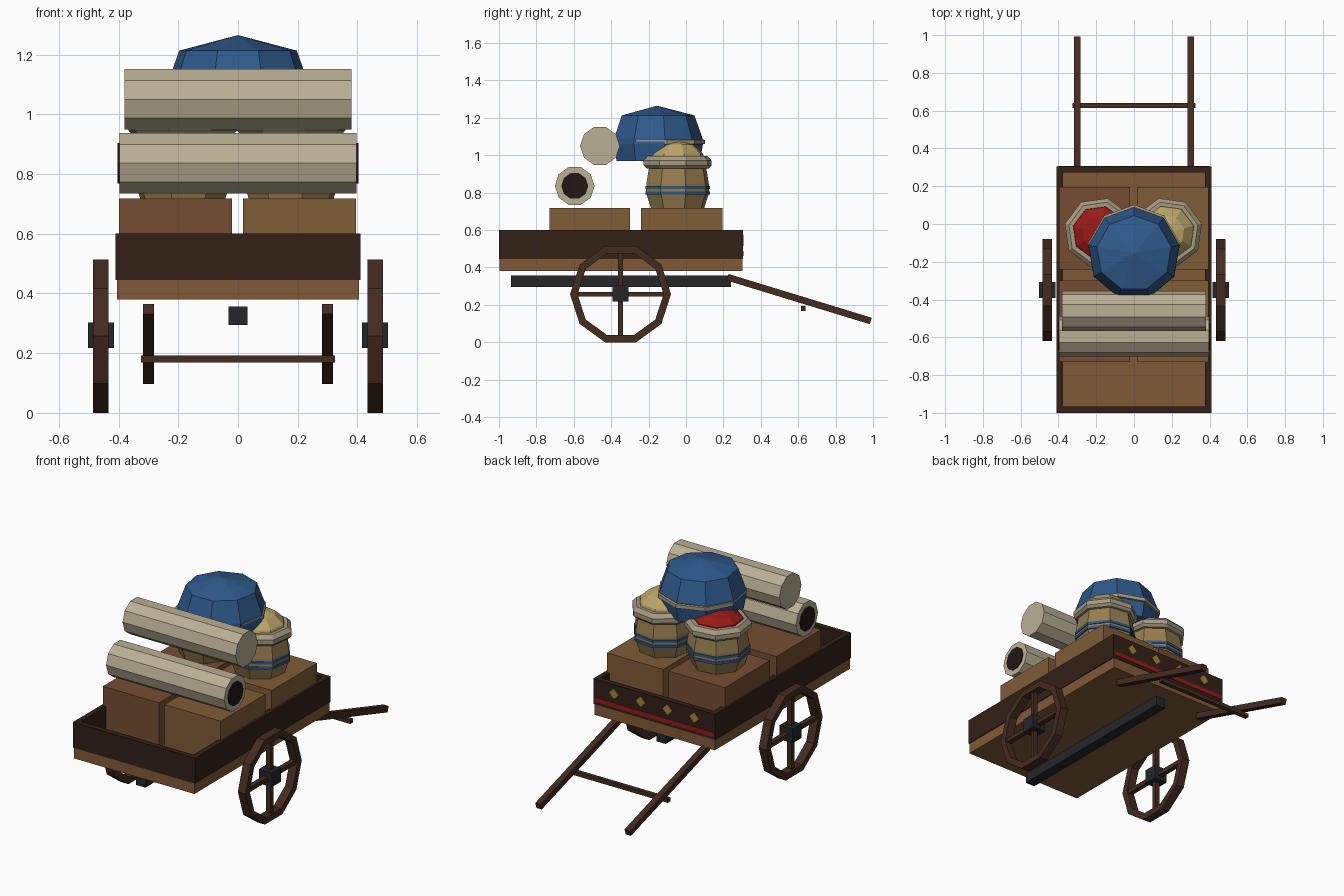
import bpy, bmesh
from math import sin, cos, pi, atan2, hypot
from mathutils import Matrix

if "Cube" in bpy.data.objects:
    bpy.data.objects.remove(bpy.data.objects["Cube"])

mats = {}


def paint(ob, name, rgb):
    # sRGB 0-255 to linear viewport colour
    if name not in mats:
        m = bpy.data.materials.new(name)
        m.diffuse_color = [(c / 255) ** 2.2 for c in rgb] + [1]
        m.use_nodes = True
        m.node_tree.nodes["Principled BSDF"].inputs["Base Color"].default_value = m.diffuse_color
        mats[name] = m
    ob.data.materials.append(mats[name])
    return ob


def finish(bm, name, col):
    bmesh.ops.remove_doubles(bm, verts=bm.verts, dist=1e-5)
    bmesh.ops.recalc_face_normals(bm, faces=bm.faces)
    me = bpy.data.meshes.new(name)
    bm.to_mesh(me)
    bm.free()
    ob = bpy.data.objects.new(name, me)
    bpy.context.collection.objects.link(ob)
    return paint(ob, *col)


def box(name, lo, hi, col, rot=None):
    """Box between two corners, optionally rotated about its centre."""
    bm = bmesh.new()
    c = [(a + b) / 2 for a, b in zip(lo, hi)]
    s = [b - a for a, b in zip(lo, hi)]
    m = Matrix.Translation(c) @ (rot or Matrix()) @ Matrix.Diagonal((*s, 1))
    bmesh.ops.create_cube(bm, size=1, matrix=m)
    return finish(bm, name, col)


def lathe(name, prof, n, loc, col, start=0.0, along_x=False, ring=False):
    """Revolve (radius, height) points with n flat sides about z, or about x."""
    bm = bmesh.new()
    rows = []
    for r, h in prof:
        row = []
        for i in range(n):
            a = start + 2 * pi * i / n
            p = (h, r * cos(a), r * sin(a)) if along_x else (r * cos(a), r * sin(a), h)
            row.append(bm.verts.new([u + v for u, v in zip(p, loc)]))
        rows.append(row)
    pairs = list(zip(rows, rows[1:])) + ([(rows[-1], rows[0])] if ring else [])
    for a, b in pairs:
        for i in range(n):
            j = (i + 1) % n
            bm.faces.new((a[i], a[j], b[j], b[i]))
    return finish(bm, name, col)


def rod(r, h0, h1):
    return [(0, h0), (r, h0), (r, h1), (0, h1)]


WOOD = ("wood", (128, 90, 58))
RIM = ("dark_wood", (54, 37, 28))
WHEEL = ("wheel_wood", (70, 47, 36))
IRON = ("iron", (42, 42, 46))
RED = ("red", (150, 32, 30))
GOLD = ("gold", (165, 135, 50))
CLOTH = ("roll_cloth", (186, 174, 148))
HOLE = ("roll_hole", (40, 30, 28))
CLAY = ("clay", (150, 124, 80))
BLUE = ("blue", (50, 90, 138))
YELLOW = ("yellow", (186, 164, 104))
COLLAR = ("collar", (165, 153, 130))
BOX_A = ("crate_red_brown", (116, 78, 54))
BOX_B = ("crate_brown", (126, 92, 58))

# cart bed and raised rim
Y0, Y1, T = -1.0, 0.305, 0.033
box("bed_floor", (-.405, Y0 + .003, .38), (.405, Y1 - .003, .45), WOOD)
for s, side in ((-1, "left"), (1, "right")):
    xs = sorted((s * .41, s * (.41 - T)))
    box(f"rim_{side}", (xs[0], Y0, .445), (xs[1], Y1, .6), RIM)
for y, end in ((Y0, "front"), (Y1 - T, "back")):
    box(f"rim_{end}", (-.41 + T, y, .445), (.41 - T, y + T, .6), RIM)

# painted trim on the handle end
box("trim_stripe", (-.40, Y1 - .005, .462), (.40, Y1 + .003, .488), RED)
for i in range(4):
    x = -.27 + .18 * i
    box("trim_diamond", (x - .022, Y1 - .005, .523), (x + .022, Y1 + .003, .567), GOLD,
        Matrix.Rotation(pi / 4, 4, 'Y'))

# undercarriage beam
box("under_beam", (-.032, -.935, .295), (.032, .24, .357), IRON)

# wheels and handles
CY, CZ = -.35, .257
ya, za, yb, zb = .222, .348, .988, .114
half = hypot(yb - ya, zb - za) / 2
tilt = Matrix.Rotation(atan2(zb - za, yb - ya), 4, 'X')
my, mz = (ya + yb) / 2, (za + zb) / 2
for s, side in ((-1, "left"), (1, "right")):
    x = s * .459
    lathe(f"wheel_rim_{side}", [(.27, -.026), (.27, .026), (.23, .026), (.23, -.026)], 10,
          (x, CY, CZ), WHEEL, along_x=True, ring=True)
    box(f"spoke_upright_{side}", (x - .015, CY - .013, CZ - .225), (x + .015, CY + .013, CZ + .225), WHEEL)
    box(f"spoke_level_{side}", (x - .015, CY - .235, CZ - .013), (x + .015, CY + .235, CZ + .013), WHEEL)
    box(f"hub_{side}", (x - .044, CY - .043, CZ - .04), (x + .044, CY + .043, CZ + .046), IRON)
    box(f"handle_{side}", (s * .3 - .018, my - half, mz - .018), (s * .3 + .018, my + half, mz + .018), WHEEL, tilt)
box("handle_crossbar", (-.325, .615, .168), (.325, .64, .193), WHEEL)

# four crates
for y0, y1, end in ((-.73, -.3, "front"), (-.24, .195, "back")):
    box(f"crate_{end}_left", (-.398, y0, .45), (-.02, y1, .718), BOX_A)
    box(f"crate_{end}_right", (.017, y0, .45), (.395, y1, .718), BOX_B)

# cloth rolls, the lower one with dark ends
lathe("lower_roll", rod(.106, -.397, .397), 10, (0, -.595, .836), CLOTH, along_x=True)
lathe("lower_roll_core", rod(.072, -.403, .403), 10, (0, -.595, .836), HOLE, along_x=True)
lathe("upper_roll", rod(.106, -.38, .38), 10, (0, -.46, 1.05), CLOTH, along_x=True)

# two spice pots: clay body, blue bands, collar and heaped filling
for x, top, side, col in ((-.185, 1.045, "left", RED), (.178, 1.08, "right", YELLOW)):
    loc, a = (x, -.045, 0), (.25 if x > 0 else -.25)
    lathe(f"pot_{side}", [(0, .718), (.147, .718), (.174, .8), (.172, .85), (.155, .95), (0, .95)],
          8, loc, CLAY, a)
    for z in (.79, .82):
        lathe(f"pot_band_{side}", [(.165, z), (.178, z), (.178, z + .016), (.165, z + .016)],
              8, loc, BLUE, a, ring=True)
    lathe(f"pot_collar_{side}", [(.14, .925), (.172, .93), (.187, .945), (.187, .972), (.165, .995), (.13, .995)],
          8, loc, COLLAR, a, ring=True)
    h = top - .985
    lathe(f"pot_filling_{side}", [(0, .975), (.15, .975), (.14, .985 + h * .25), (.09, .985 + h * .75), (0, top)],
          8, loc, col, a)

# big blue bundle with a pale band
lathe("blue_bundle", [(0, .97), (.23, .97), (.246, 1.06), (.244, 1.09), (.2, 1.213), (0, 1.265)],
      9, (0, -.155, 0), BLUE, pi / 2)
lathe("bundle_band", [(.2, 1.055), (.247, 1.06), (.247, 1.082), (.2, 1.09)],
      9, (0, -.145, 0), COLLAR, pi / 2, ring=True)
